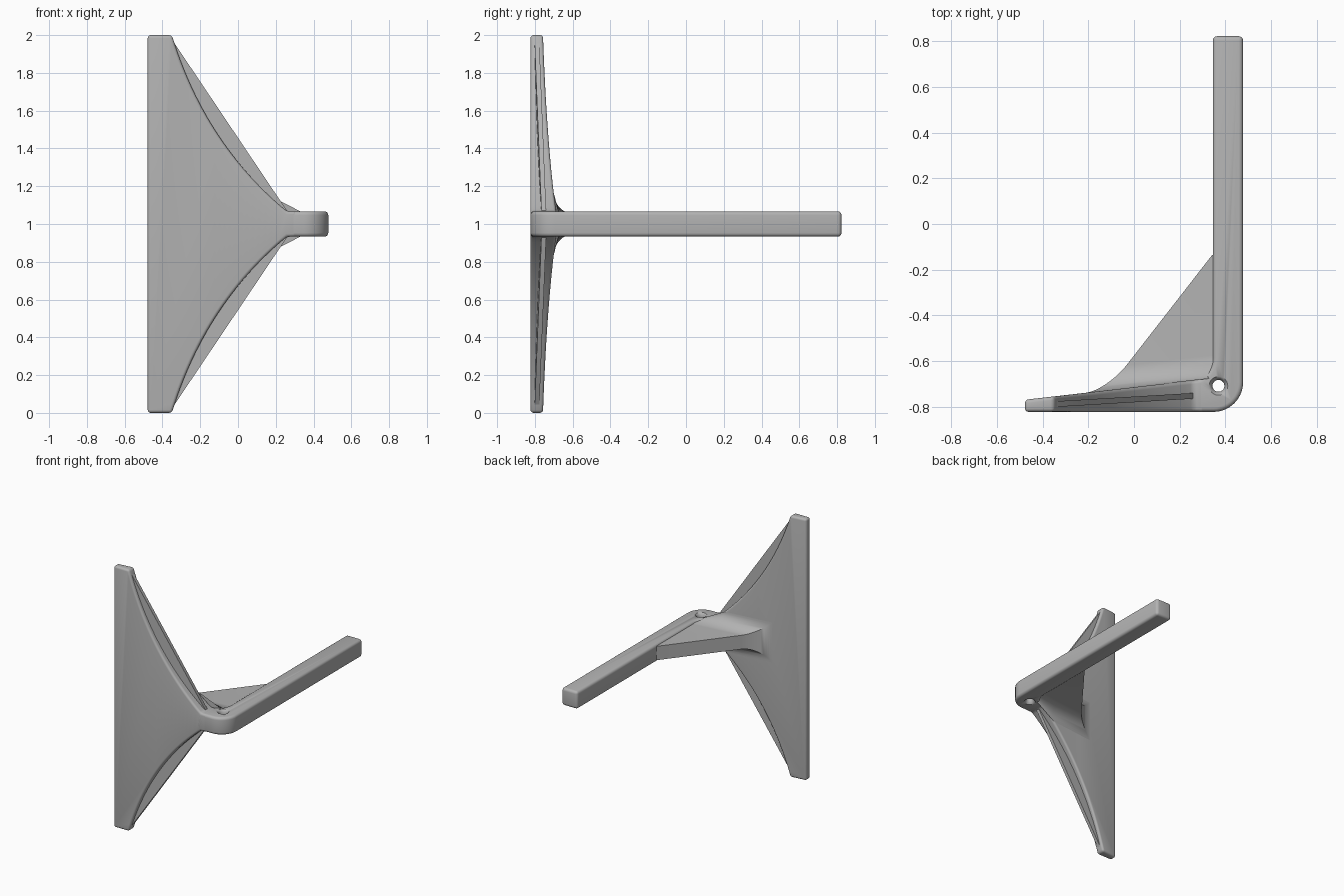
import bpy
import bmesh
from math import sqrt, sin, cos, pi, radians
from mathutils import Vector

cube = bpy.data.objects.get("Cube")
if cube:
    bpy.data.objects.remove(cube, do_unlink=True)

GREY = (0.45, 0.45, 0.45, 1)
grey = bpy.data.materials.new("plain grey")
grey.use_nodes = True
grey.diffuse_color = GREY
grey.node_tree.nodes["Principled BSDF"].inputs["Base Color"].default_value = GREY

FRONT = -0.823
HALF = 0.067      # half height of the arm


def back(x):
    """Sloping rear face of the plate."""
    return -0.77 + 0.115 * (x + 0.478)


def loft(name, rings, bevel=0):
    """Closed solid through equal-length rings of points."""
    bm = bmesh.new()
    loops = [[bm.verts.new(p) for p in ring] for ring in rings]
    for a, b in zip(loops, loops[1:]):
        for i in range(len(a)):
            j = (i + 1) % len(a)
            bm.faces.new((a[i], a[j], b[j], b[i]))
    bm.faces.new(loops[0])
    bm.faces.new(loops[-1])
    bmesh.ops.recalc_face_normals(bm, faces=bm.faces)
    mesh = bpy.data.meshes.new(name)
    bm.to_mesh(mesh)
    bm.free()
    obj = bpy.data.objects.new(name, mesh)
    bpy.context.collection.objects.link(obj)
    mesh.materials.append(grey)
    bpy.ops.object.select_all(action="DESELECT")
    obj.select_set(True)
    bpy.context.view_layer.objects.active = obj
    if bevel:
        mod = obj.modifiers.new("rounded edges", "BEVEL")
        mod.width, mod.segments, mod.limit_method = bevel, 4, "ANGLE"
        mod.angle_limit = radians(30)
        bpy.ops.object.modifier_apply(modifier=mod.name)
    bpy.ops.object.shade_smooth_by_angle(angle=radians(35))
    return obj


def arc(cx, cy, r, start, end, n=14):
    steps = [radians(start + (end - start) * i / n) for i in range(n + 1)]
    return [(cx + r * cos(a), cy + r * sin(a)) for a in steps]


def mirrored(points):
    """Complete an upper outline (x, height above middle) with its lower half."""
    full = points + [(x, -h) for x, h in reversed(points)]
    return [(x, 1 + h) for x, h in full]


# Tall plate with a concave edge above and below the arm
p0, p1, p2 = Vector((-0.35, 1)), Vector((-0.175, 0.425)), Vector((0.26, HALF))
curve = []
for i in range(25):
    t = i / 24
    curve.append(tuple(p0 * (1 - t) ** 2 + p1 * 2 * t * (1 - t) + p2 * t * t))
outline = mirrored([(-0.478, 1)] + curve + [(0.31, HALF)])
loft("back_plate", [[(x, FRONT, z) for x, z in outline],
                    [(x, back(x), z) for x, z in outline]], 0.016)

# Thin web filling the concave edges, set midway in the plate
web = mirrored([(-0.36, 0.992), (0.265, HALF - 0.005)])
loft("edge_web", [[(x, -0.802 + 0.06 * (x + 0.35), z) for x, z in web],
                  [(x, -0.777 + 0.06 * (x + 0.35), z) for x, z in web]])

# L-shaped arm with a rounded elbow
path = [(0.22, back(0.22)), (0.22, FRONT)]
path += arc(0.478 - 0.13, FRONT + 0.13, 0.13, -90, 0)
path += [(0.478, 0.823), (0.345, 0.823)]
path += arc(0.245, back(0.245) + 0.1, 0.1, 0, -90)
arm = loft("arm", [[(x, y, z) for x, y in path] for z in (1 - HALF, 1 + HALF)], 0.02)

# Pin hole with a rounded rim
profile = [(0.046, HALF + 0.005), (0.033, HALF - 0.008), (0.026, HALF - 0.024)]
profile += [(r, -h) for r, h in reversed(profile)]
cutter = loft("hole_cutter", [[(x, y, 1 + h) for x, y in arc(0.37, -0.709, r, 0, 345, 23)]
                              for r, h in profile])
cutter.hide_render = True
bpy.context.view_layer.objects.active = arm
cut = arm.modifiers.new("pin hole", "BOOLEAN")
cut.object, cut.operation, cut.solver = cutter, "DIFFERENCE", "EXACT"
bpy.ops.object.modifier_apply(modifier=cut.name)
bpy.data.objects.remove(cutter, do_unlink=True)

# Triangular gusset that flares into the plate
R = 0.1
rings = []
for i in range(13):
    a = pi / 2 * i / 12
    d = R * (1 - cos(a))
    flare = R - sqrt(max(0, R * R - (R - d) ** 2))
    left = -0.12 + 0.87 * d - 0.9 * flare
    h = 0.053 + flare
    low = min(h, 0.056)
    inner = 0.2 - 0.4 * flare
    ring = mirrored([(left, h), (inner, h), (0.352, low)])
    rings.append([(x, back(x) + d, z) for x, z in ring])
tip = mirrored([(0.343, 0.053), (0.347, 0.053), (0.352, 0.053)])
rings.append([(x, -0.135, z) for x, z in tip])
loft("gusset", rings)
